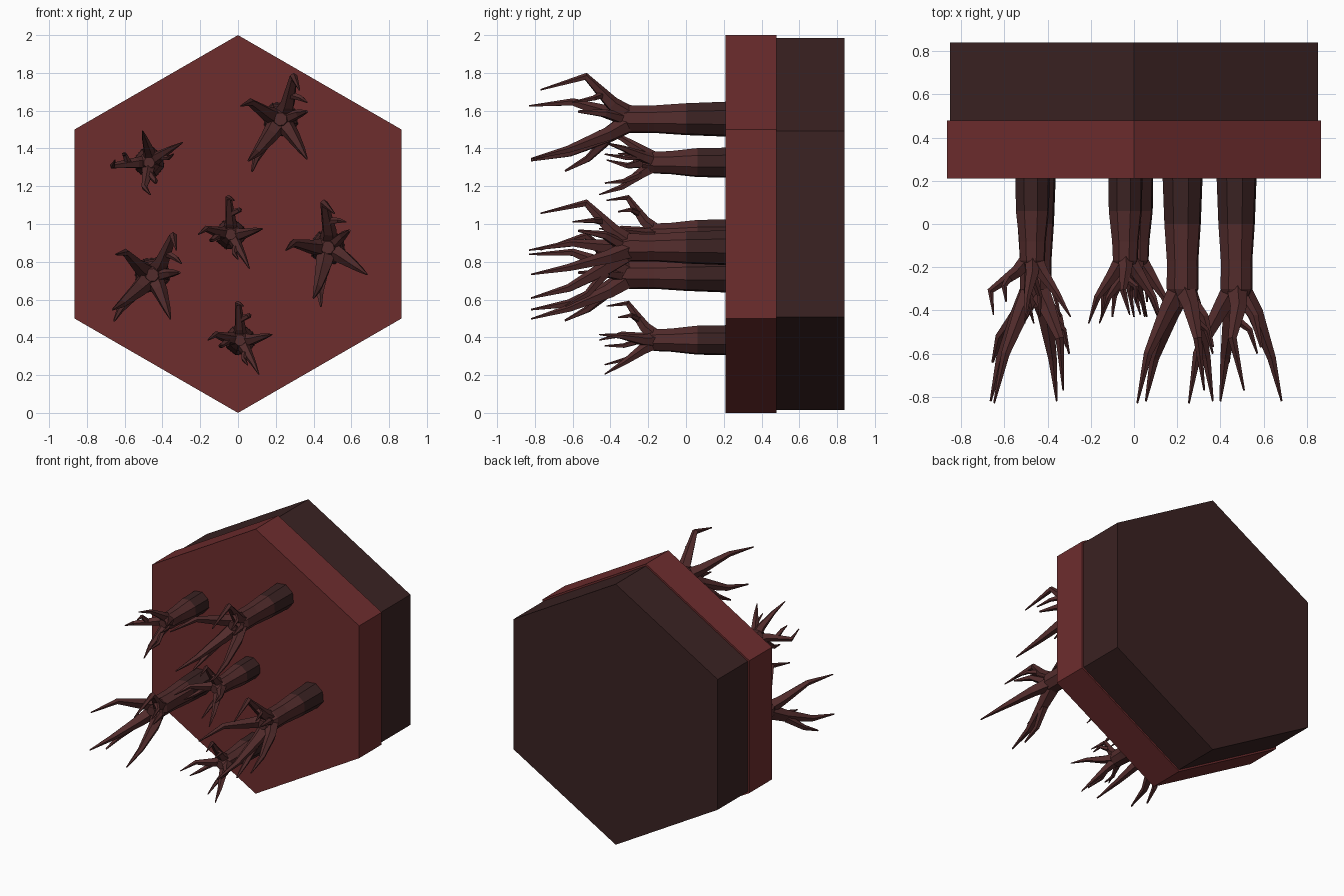
import bpy, bmesh, math
from mathutils import Vector

if "Cube" in bpy.data.objects:
    bpy.data.objects.remove(bpy.data.objects["Cube"])


def material(name, rgb):
    m = bpy.data.materials.new(name)
    m.diffuse_color = (*rgb, 1)
    m.use_nodes = True
    m.node_tree.nodes["Principled BSDF"].inputs["Base Color"].default_value = m.diffuse_color
    return m


RED = material("dark red", (0.155, 0.026, 0.027))
BROWN = material("dark brown", (0.043, 0.016, 0.016))
BARK = material("red brown bark", (0.085, 0.025, 0.025))


def finish(name, bm, mats):
    bmesh.ops.recalc_face_normals(bm, faces=bm.faces)
    me = bpy.data.meshes.new(name)
    bm.to_mesh(me)
    bm.free()
    for m in mats:
        me.materials.append(m)
    ob = bpy.data.objects.new(name, me)
    bpy.context.collection.objects.link(ob)
    return ob


def tube(bm, pts, radii, sides):
    """Faceted tapering tube through the points, capped at both ends."""
    pts = [Vector(p) for p in pts]
    rings = []
    for i, (p, r) in enumerate(zip(pts, radii)):
        t = (pts[min(i + 1, len(pts) - 1)] - pts[max(i - 1, 0)]).normalized()
        side = t.cross(Vector((0.3, 0, 1))).normalized()
        up = side.cross(t)
        ring = []
        for k in range(sides):
            a = math.tau * k / sides
            ring.append(bm.verts.new(p + r * (math.cos(a) * side + math.sin(a) * up)))
        rings.append(ring)
    for a, b in zip(rings, rings[1:]):
        for k in range(sides):
            j = (k + 1) % sides
            bm.faces.new((a[k], a[j], b[j], b[k]))
    bm.faces.new(rings[0])
    bm.faces.new(rings[-1])


# Hexagonal slabs, corner up
def slab(name, radius, y0, y1, mat):
    bm = bmesh.new()
    ends = []
    for y in (y0, y1):
        ends.append([bm.verts.new((radius * math.sin(math.tau * k / 6), y,
                                   1 + radius * math.cos(math.tau * k / 6))) for k in range(6)])
    for k in range(6):
        j = (k + 1) % 6
        bm.faces.new((ends[0][k], ends[0][j], ends[1][j], ends[1][k]))
    for e in ends:
        bm.faces.new(e)
    finish(name, bm, [mat])


slab("front_slab", 1.0, 0.21, 0.48, RED)
slab("back_slab", 0.985, 0.48, 0.84, BROWN)

# Tree shapes: trunk (y, radius), branches (offset x, y, offset z) with start radius
LARGE = {
    "band": 0.0,
    "trunk": [(0.3, 0.1), (0.0, 0.088), (-0.17, 0.076), (-0.3, 0.077), (-0.39, 0.035)],
    "branches": [
        (0.055, [(0, -0.27, 0), (-0.07, -0.40, 0.03), (-0.16, -0.60, 0.09), (-0.21, -0.83, 0.07)]),
        (0.055, [(0, -0.27, 0), (0.04, -0.39, 0.08), (0.07, -0.53, 0.225), (0.10, -0.77, 0.155)]),
        (0.022, [(0.05, -0.44, 0.13), (0.11, -0.49, 0.11), (0.14, -0.60, 0.09)]),
        (0.06, [(0, -0.27, 0), (-0.06, -0.42, -0.09), (-0.13, -0.62, -0.18), (-0.17, -0.82, -0.22)]),
        (0.030, [(-0.07, -0.42, -0.11), (-0.13, -0.52, -0.21), (-0.15, -0.64, -0.275)]),
        (0.055, [(0, -0.27, 0), (0.06, -0.41, -0.08), (0.11, -0.62, -0.16), (0.14, -0.82, -0.21)]),
        (0.035, [(0.02, -0.33, 0), (0.10, -0.43, 0.03), (0.14, -0.57, 0.04)]),
    ],
}
SMALL = {
    "band": 0.06,
    "trunk": [(0.3, 0.084), (0.06, 0.08), (-0.08, 0.064), (-0.17, 0.06), (-0.23, 0.03)],
    "branches": [
        (0.042, [(0, -0.14, 0), (0, -0.22, 0.07), (-0.01, -0.31, 0.195), (0.02, -0.42, 0.18)]),
        (0.020, [(0, -0.25, 0.11), (0.05, -0.29, 0.13), (0.05, -0.36, 0.12)]),
        (0.042, [(0, -0.14, 0), (-0.06, -0.24, 0.01), (-0.13, -0.34, 0.03), (-0.17, -0.46, 0.0)]),
        (0.020, [(-0.06, -0.24, 0), (-0.10, -0.33, -0.03), (-0.11, -0.43, -0.03)]),
        (0.042, [(0, -0.14, 0), (0.03, -0.23, -0.05), (0.07, -0.33, -0.12), (0.10, -0.43, -0.18)]),
        (0.020, [(0.03, -0.24, -0.06), (0.02, -0.31, -0.10), (0.04, -0.43, -0.13)]),
        (0.042, [(0, -0.14, 0), (0.06, -0.23, 0.0), (0.13, -0.34, 0.02), (0.17, -0.46, 0.03)]),
    ],
}


def tree(name, shape, x, z, turn):
    c, s = math.cos(math.radians(turn)), math.sin(math.radians(turn))
    bm = bmesh.new()
    tube(bm, [(x, y, z) for y, r in shape["trunk"]], [r for y, r in shape["trunk"]], 8)
    for r, path in shape["branches"]:
        pts = [(x + u * c - w * s, y, z + u * s + w * c) for u, y, w in path]
        taper = (1, 0.72, 0.38, 0.08) if len(pts) == 4 else (1, 0.65, 0.2)
        tube(bm, pts, [r * t for t in taper], 5)
    # Dark band around the foot of the trunk
    for f in bm.faces:
        f.material_index = 1 if f.calc_center_median().y > shape["band"] else 0
    finish(name, bm, [BARK, BROWN])


tree("large_tree_top", LARGE, 0.225, 1.555, 0)
tree("large_tree_left", LARGE, -0.455, 0.73, -11)
tree("large_tree_right", LARGE, 0.475, 0.875, 22)
tree("small_tree_top", SMALL, -0.47, 1.325, 92)
tree("small_tree_middle", SMALL, -0.04, 0.945, 0)
tree("small_tree_bottom", SMALL, 0.01, 0.385, 0)
